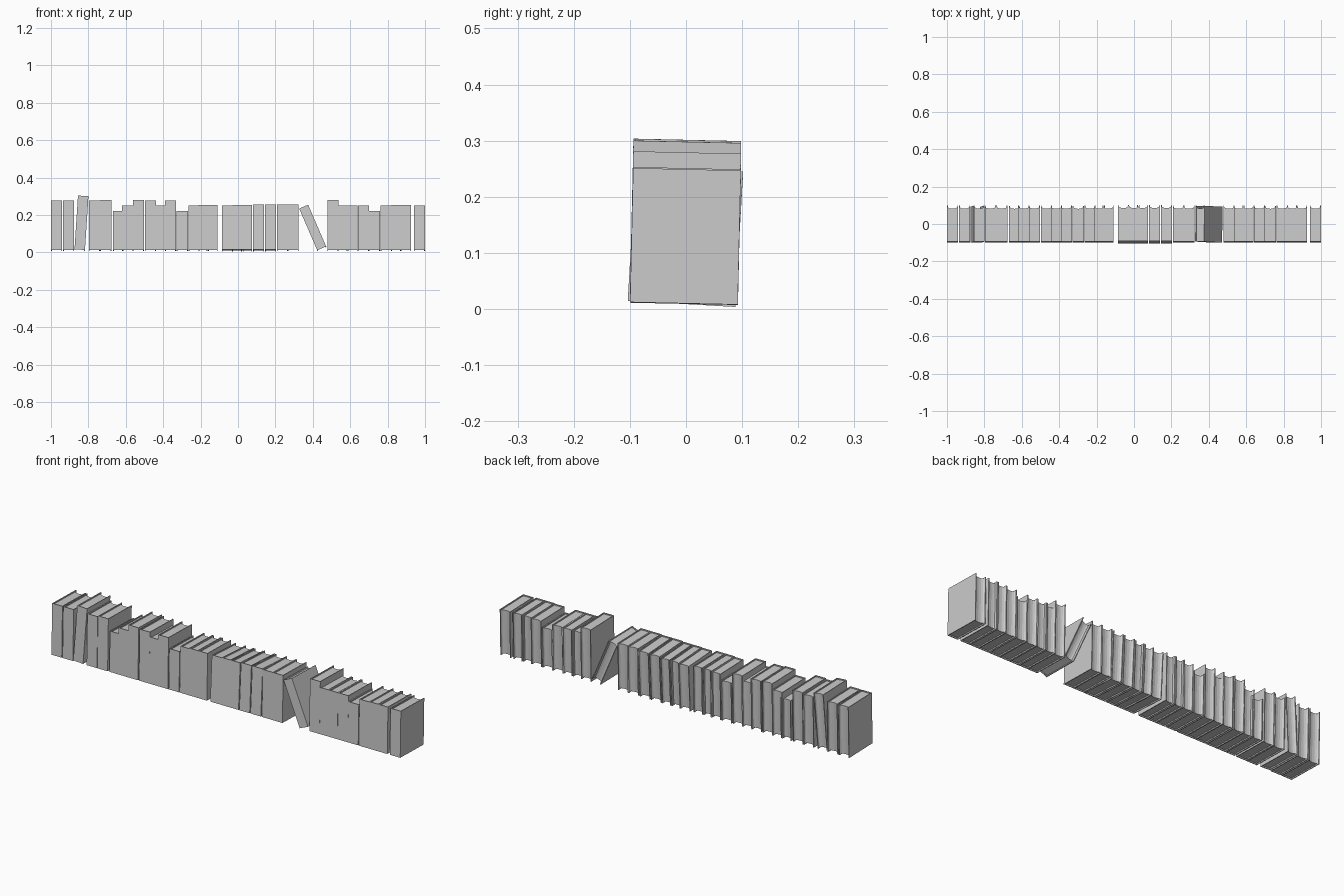
import bpy, bmesh, math
from mathutils import Matrix

if "Cube" in bpy.data.objects:
    bpy.data.objects.remove(bpy.data.objects["Cube"])

DEPTH, WIDTH = 0.192, 0.059
COVER, INSET = 0.004, 0.006


def extrude_profile(bm, pts, z0, z1):
    """Closed xy outline turned into a prism."""
    low = [bm.verts.new((x, y, z0)) for x, y in pts]
    high = [bm.verts.new((x, y, z1)) for x, y in pts]
    n = len(pts)
    bm.faces.new(low[::-1])
    bm.faces.new(high)
    for i in range(n):
        j = (i + 1) % n
        bm.faces.new((low[i], low[j], high[j], high[i]))


def book(name, x, z, height, tilt=1.3, lean=0.0, width=WIDTH, y=-0.001):
    w, d, h = width / 2, DEPTH / 2, height / 2
    bm = bmesh.new()
    # hard cover: two boards joined by the spine at the front
    i = w - COVER
    extrude_profile(bm, [(-w, -d), (w, -d), (w, d), (i, d), (i, -d + COVER),
                         (-i, -d + COVER), (-i, d), (-w, d)], -h, h)
    # page block, set in from the boards with a hollow fore edge
    back = d - INSET
    fore = [(i * math.cos(a), back - 0.010 * math.sin(a))
            for a in (math.pi * k / 6 for k in range(7))]
    extrude_profile(bm, [(-i, -d + COVER), (i, -d + COVER)] + fore,
                    -h + INSET, h - INSET)
    bmesh.ops.recalc_face_normals(bm, faces=bm.faces)
    mesh = bpy.data.meshes.new(name)
    bm.to_mesh(mesh)
    bm.free()
    ob = bpy.data.objects.new(name, mesh)
    ob.matrix_world = (Matrix.Translation((x, y, z))
                       @ Matrix.Rotation(math.radians(lean), 4, 'Y')
                       @ Matrix.Rotation(math.radians(-tilt), 4, 'X'))
    bpy.context.collection.objects.link(ob)


# upright books: centre x and height of the top edge at the spine
upright = [(-0.970, .276), (-0.906, .276), (-0.768, .276), (-0.707, .281),
           (-0.638, .221), (-0.590, .251), (-0.533, .281), (-0.468, .276),
           (-0.415, .251), (-0.362, .276), (-0.298, .221), (-0.235, .251),
           (-0.185, .254), (-0.138, .254),
           (0.237, .256), (0.295, .256),
           (0.508, .281), (0.562, .251), (0.610, .251), (0.670, .251),
           (0.729, .221), (0.792, .251), (0.848, .253), (0.896, .253),
           (0.970, .251)]
for n, (x, top) in enumerate(upright):
    book(f"upright_book_{n + 1}", x, (top + 0.012) / 2 - 0.002, top - 0.012)

# middle run tipped further back
for n, (x, top) in enumerate([(-0.057, .252), (0.000, .254), (0.046, .254),
                              (0.110, .257), (0.174, .257)]):
    book(f"tipped_book_{n + 1}", x, (top + 0.015) / 2 - 0.006, top - 0.015,
         tilt=3.3)

# books leaning sideways
book("slightly_leaning_book", -0.837, 0.156, 0.288, lean=3.7, width=0.056)
book("leaning_book", 0.400, 0.131, 0.243, lean=-23.4, width=0.052)
